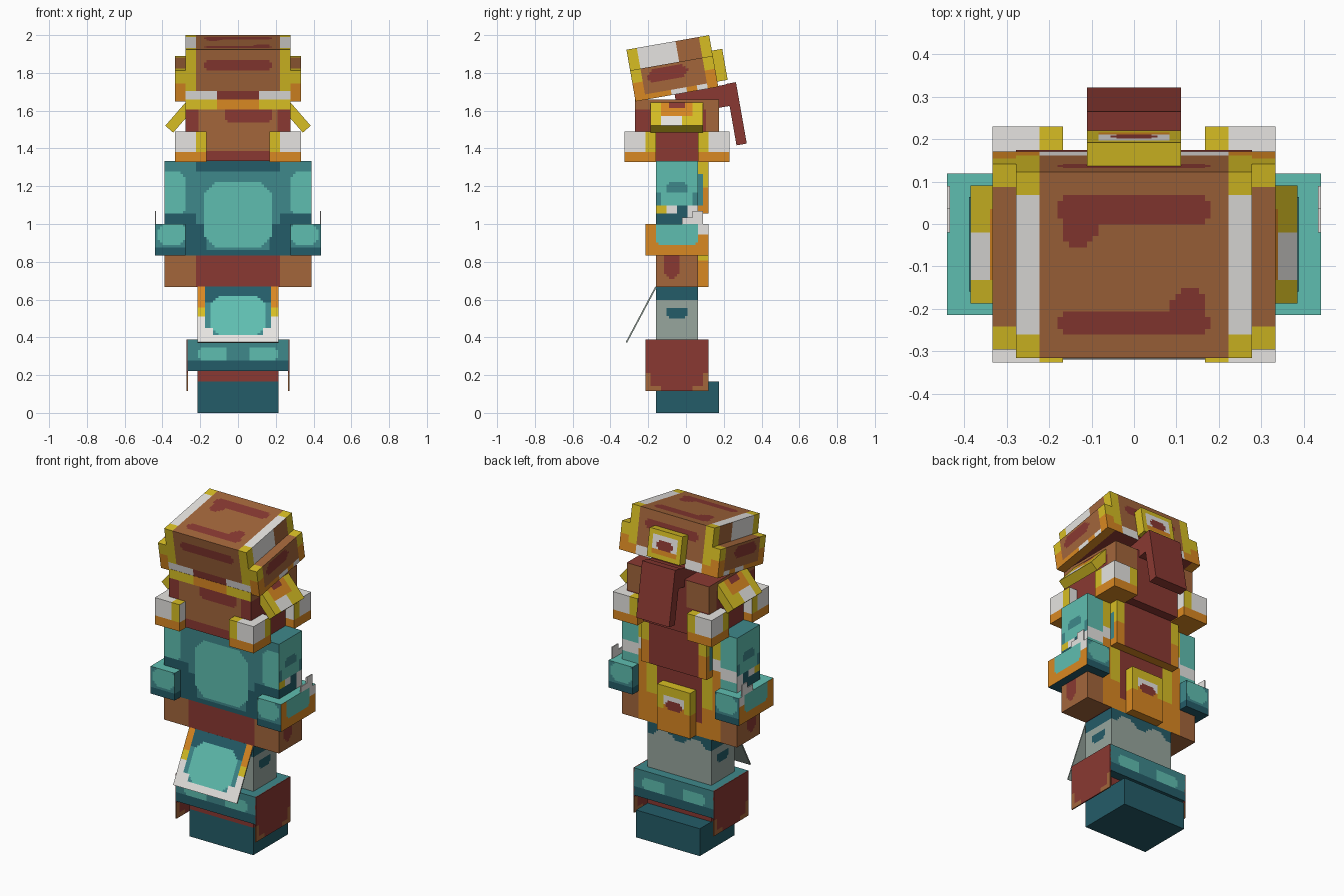
import bpy, bmesh, math
from mathutils import Matrix

if "Cube" in bpy.data.objects:
    bpy.data.objects.remove(bpy.data.objects["Cube"])

U = 1 / 18          # one block unit
CY = -0.048         # depth centre of the body
PAL = {"brown": "A3663B", "brick": "8A3932", "orange": "D98822", "yellow": "D7BE24",
       "white": "E6E4E1", "dark_teal": "245C68", "mid_teal": "3E888B",
       "light_teal": "5FBEB0", "grey_green": "97A69E"}
NAMES = list(PAL)
MATS = []
for n, h in PAL.items():
    m = bpy.data.materials.new(n)
    rgb = [int(h[i:i + 2], 16) / 255 for i in (0, 2, 4)]
    m.diffuse_color = [((c + 0.055) / 1.055) ** 2.4 for c in rgb] + [1]
    m.use_nodes = True
    m.node_tree.nodes["Principled BSDF"].inputs["Base Color"].default_value = m.diffuse_color
    MATS.append(m)


def box(name, lo, hi, rule, mat=Matrix(), step=U / 4):
    """Box made of small square cells; rule(point, side) names each cell's colour."""
    bm = bmesh.new()
    for ax in range(3):
        a, b = (ax + 1) % 3, (ax + 2) % 3
        na, nb = (max(1, round((hi[i] - lo[i]) / step)) for i in (a, b))
        if isinstance(rule, str):
            na = nb = 1
        for s in (-1, 1):
            grid = []
            for i in range(na + 1):
                for j in range(nb + 1):
                    p = [0, 0, 0]
                    p[ax] = hi[ax] if s > 0 else lo[ax]
                    p[a] = lo[a] + (hi[a] - lo[a]) * i / na
                    p[b] = lo[b] + (hi[b] - lo[b]) * j / nb
                    grid.append(bm.verts.new(p))
            for i in range(na):
                for j in range(nb):
                    k = i * (nb + 1) + j
                    q = [grid[k], grid[k + nb + 1], grid[k + nb + 2], grid[k + 1]]
                    f = bm.faces.new(q if s > 0 else q[::-1])
                    side = ("left", "right", "front", "back", "bottom", "top")[ax * 2 + (s > 0)]
                    col = rule if isinstance(rule, str) else rule(*f.calc_center_median(), side)
                    f.material_index = NAMES.index(col)
    bmesh.ops.remove_doubles(bm, verts=bm.verts, dist=1e-5)
    bm.transform(mat)
    me = bpy.data.meshes.new(name)
    bm.to_mesh(me)
    bm.free()
    for m in MATS:
        me.materials.append(m)
    bpy.context.collection.objects.link(bpy.data.objects.new(name, me))


def pair(name, x0, x1, y0, y1, z0, z1, rule):
    """The same box on both sides of x = 0."""
    box(name + "_right", (x0, y0, z0), (x1, y1, z1), rule)
    box(name + "_left", (-x1, y0, z0), (-x0, y1, z1), rule)


def blob(a, b, ca, cb, ha, hb, cut=0.03):
    """True inside a rectangle with clipped corners."""
    da, db = abs(a - ca), abs(b - cb)
    return da < ha and db < hb and da + db < ha + hb - cut


# --- legs and boots ---
def leg_rule(x, y, z, s):
    if z < 0.225: return "brick"
    if z > 0.62 - 0.025 * math.cos(x * 30): return "dark_teal"
    if s in ("left", "right") and blob(y, z, CY, 0.53, 0.055, 0.03, 0.015): return "dark_teal"
    return "grey_green"


def band_rule(x, y, z, s):
    if s == "top": return "mid_teal"
    if s == "bottom" or z < 0.275: return "dark_teal"
    return "light_teal" if blob(abs(x), z, 0.135, 0.312, 0.08, 0.036, 0.02) else "mid_teal"


def boot_side_rule(x, y, z, s):
    d = abs(y - CY)
    if d > 0.135 and z < 0.21 or d > 0.09 and z < 0.145: return "brown"
    return "brick"


box("legs", (-0.215, CY - 2 * U, 0.167), (0.215, CY + 2 * U, 0.667), leg_rule)
box("feet", (-0.215, CY - 2 * U, 0), (0.215, CY + 4 * U, 0.167), "dark_teal")
box("boot_cuff", (-0.268, CY - 3 * U, 0.222), (0.268, CY + 3 * U, 0.389), band_rule)
pair("boot_side", 0.265, 0.272, CY - 3 * U, CY + 3 * U, 0.115, 0.389, boot_side_rule)


# --- hanging front apron ---
def apron_rule(x, y, z, s):
    if s != "front": return "grey_green"
    h = z + 0.333
    if blob(x, h, 0, 0.16, 0.145, 0.115, 0.05): return "light_teal"
    if h < 0.045: return "white"
    if abs(x) > 0.167:
        return "white" if h < 0.15 else "yellow" if h < 0.21 else "orange"
    if h < 0.08 and abs(x) > 0.13: return "white"
    return "dark_teal" if h > 0.24 else "mid_teal"


box("apron", (-0.215, -0.004, -0.333), (0.215, 0.004, 0), apron_rule,
    Matrix.Translation((0, CY - 2 * U, 0.667)) @ Matrix.Rotation(math.radians(-28), 4, "X"))


# --- torso and back plates ---
def torso_rule(x, y, z, s):
    if s == "back":
        if abs(x) > 0.15: return "orange" if z < 0.85 else "yellow"
        return "orange" if z < 0.75 else "brick"
    if z < 0.833: return "brick"
    if blob(x, z, 0, 1.05, 0.18, 0.178, 0.07): return "light_teal"
    if z > 1.275 or z < 0.865 or abs(x) > 0.17 and z < 1.0: return "dark_teal"
    return "mid_teal"


def back_rule(x, y, z, s):
    if s == "back" and abs(x) < 0.16: return "brick"
    if s in ("left", "right") and y < 0.09 and 1.1 < z < 1.27: return "mid_teal"
    return "yellow" if z > 1.2 else "orange"


def knot_rule(x, y, z, s):
    if s == "back":
        if blob(x, z, 0, 0.83, 0.05, 0.03, 0.015): return "brick"
        if blob(x, z, 0, 0.83, 0.075, 0.06, 0): return "white" if z > 0.83 else "orange"
    return "yellow" if z > 0.8 else "orange"


box("torso", (-4 * U, CY - 2 * U, 0.667), (4 * U, CY + 2 * U, 1.333), torso_rule)
box("back_plate", (-4 * U, CY + 2 * U, 1.055), (4 * U, CY + 3 * U, 1.333), back_rule)
box("back_knot", (-2 * U, CY + 2 * U, 0.667), (2 * U, CY + 3 * U, 0.944), knot_rule)


# --- arms and cuffs ---
def arm_rule(x, y, z, s):
    side = s in ("left", "right")
    if z < 0.833:
        if side and blob(y, z, -0.075, 0.785, 0.045, 0.07, 0.03): return "brick"
        return "orange" if s == "back" and abs(x) < 0.28 else "brown"
    if side:
        if blob(y, z, CY, 1.19, 0.055, 0.028, 0.015): return "mid_teal"
        if z < 1.1:
            if y < -0.1 and z > 1.05: return "yellow"
            if y < -0.05 and z > 1.05 or y > 0.01: return "white"
            return "dark_teal"
        return "mid_teal" if abs(y - CY) > 0.085 and z < 1.16 else "light_teal"
    if s == "back":
        if abs(x) < 0.28: return "orange" if z < 1.1 else "white" if z < 1.17 else "yellow"
        return "white" if 1.05 < z < 1.12 else "light_teal"
    if z < 1.05: return "dark_teal"
    return "light_teal" if blob(abs(x), z, 0.35, 1.165, 0.075, 0.11) else "mid_teal"


def cuff_rule(x, y, z, s):
    if s == "top": return "light_teal"
    if s == "bottom": return "dark_teal"
    if s in ("left", "right") and abs(x) > 0.35:
        if blob(y, z, CY, 0.96, 0.11, 0.075, 0.03): return "light_teal"
        return "white" if z > 0.945 and y > 0.06 else "orange"
    if z < 0.88: return "dark_teal"
    return "light_teal" if blob(abs(x), z, 0.35, 0.945, 0.07, 0.06) else "mid_teal"


pair("arm", 4 * U, 7 * U, CY - 2 * U, CY + 2 * U, 0.667, 1.333, arm_rule)
pair("cuff", 5 * U, 0.44, CY - 3 * U, CY + 3 * U, 0.833, 1.0, cuff_rule)
pair("cuff_trim_tall", 0.433, 0.44, 0.035, 0.09, 1.0, 1.07, "white")
pair("cuff_trim_low", 0.433, 0.44, -0.02, 0.035, 1.0, 1.035, "white")


# --- head and corner shoulder blocks ---
def head_rule(x, y, z, s):
    if s == "front":
        if z > 1.605: return "orange" if abs(x) < 2 * U else "yellow"
        if z < 1.39 or abs(x) > 0.21: return "brick"
        return "brick" if blob(x, z, 0.055, 1.575, 0.13, 0.035, 0.02) else "brown"
    if s in ("left", "right"):
        return "brown" if z > 1.6 or y > 0.11 else "brick"
    return "brown" if s == "back" and z > 1.5 and abs(x) > 0.12 else "brick"


def block_rule(x, y, z, s):
    if s == "bottom" or z < 1.385: return "orange"
    if s in ("left", "right"): return "yellow" if abs(y - CY) < 3 * U else "white"
    return "yellow" if abs(x) < 4 * U else "white"


box("head", (-5 * U, CY - 4 * U, 1.333), (5 * U, CY + 4 * U, 1.66), head_rule)
for label, y0 in (("front", CY - 5 * U), ("back", CY + 2 * U)):
    pair("shoulder_block_" + label, 3 * U, 6 * U, y0, y0 + 3 * U, 1.327, 1.49, block_rule)


# --- slanted ear flaps ---
def flap_rule(x, y, z, s):
    if s not in ("left", "right") or abs(y) > 1.6 * U: return "yellow"
    if z < 1.2 * U: return "white" if y < 0.03 else "yellow"
    return "brick" if z > 2.2 * U and abs(y) < 0.04 else "orange"


for label, s in (("right", 1), ("left", -1)):
    box("ear_flap_" + label, (-U / 2, -2.5 * U, 0), (U / 2, 2.5 * U, 3 * U), flap_rule,
        Matrix.Translation((s * 0.364, CY, 1.502)) @ Matrix.Rotation(math.radians(-41 * s), 4, "Y"))

# --- tilted hat: local y runs back from the front edge, z up from the brim ---
TILT = Matrix.Translation((0, -0.267, 1.649)) @ Matrix.Rotation(math.radians(10), 4, "X")


def hat_rule(x, y, z, s):
    ax, end = abs(x), y < U or y > 7 * U
    if s == "top":
        if ax > 4 * U: return "yellow" if end else "white"
        bars = (blob(x, y, 0, 0.082, 0.175, 0.03, 0.015) or blob(x, y, 0.13, 0.11, 0.04, 0.06)
                or blob(x, y, 0, 0.355, 0.175, 0.03, 0.015) or blob(x, y, -0.13, 0.32, 0.04, 0.06))
        return "brick" if bars else "brown"
    if s == "bottom": return "brick"
    if s in ("left", "right"):
        return "yellow" if end else "white" if y < 0.26 else "brown"
    if z < U:
        return "brick" if ax < 2 * U else "white" if ax < 4 * U or s == "front" else "orange"
    if ax > 4 * U: return "yellow"
    return "brick" if blob(x, z, 0, 0.195, 0.18, 0.026, 0.015) else "brown"


def lump_rule(x, y, z, s):
    end = y < U or y > 7 * U
    if s == "top": return "yellow" if end else "brown"
    if s in ("front", "back"): return "orange" if z < 0.1 else "yellow"
    if s == "bottom": return "orange"
    if end: return "orange" if z < 0.1 else "yellow"
    if z < 0.03: return "white" if 0.2 < y < 0.28 or y > 0.33 else "orange"
    return "brick" if blob(y, z, 0.19, 0.115, 0.11, 0.035) else "brown"


def badge_rule(x, y, z, s):
    if s == "back":
        if blob(x, z, 0, 2 * U, 0.05, 0.03, 0.015): return "brick"
        if blob(x, z, 0, 2 * U, 0.08, 0.055, 0): return "white" if z > 0.08 else "orange"
    return "yellow"


box("hat", (-5 * U, 0, 0), (5 * U, 8 * U, 5 * U), hat_rule, TILT)
box("hat_lump_right", (5 * U, 0, 0), (6 * U, 8 * U, 3 * U), lump_rule, TILT)
box("hat_lump_left", (-6 * U, 0, 0), (-5 * U, 8 * U, 3 * U), lump_rule, TILT)
box("hat_badge", (-2 * U, 8 * U, 0.5 * U), (2 * U, 9 * U, 3.5 * U), badge_rule, TILT)
# hanging hair tail
box("tail_root", (-2 * U, 0.21, -0.11), (2 * U, 0.486, 0.005), "brick", TILT)
box("tail_drop", (-2 * U, 0.486, -0.322), (2 * U, 0.541, 0.008), "brick", TILT)
